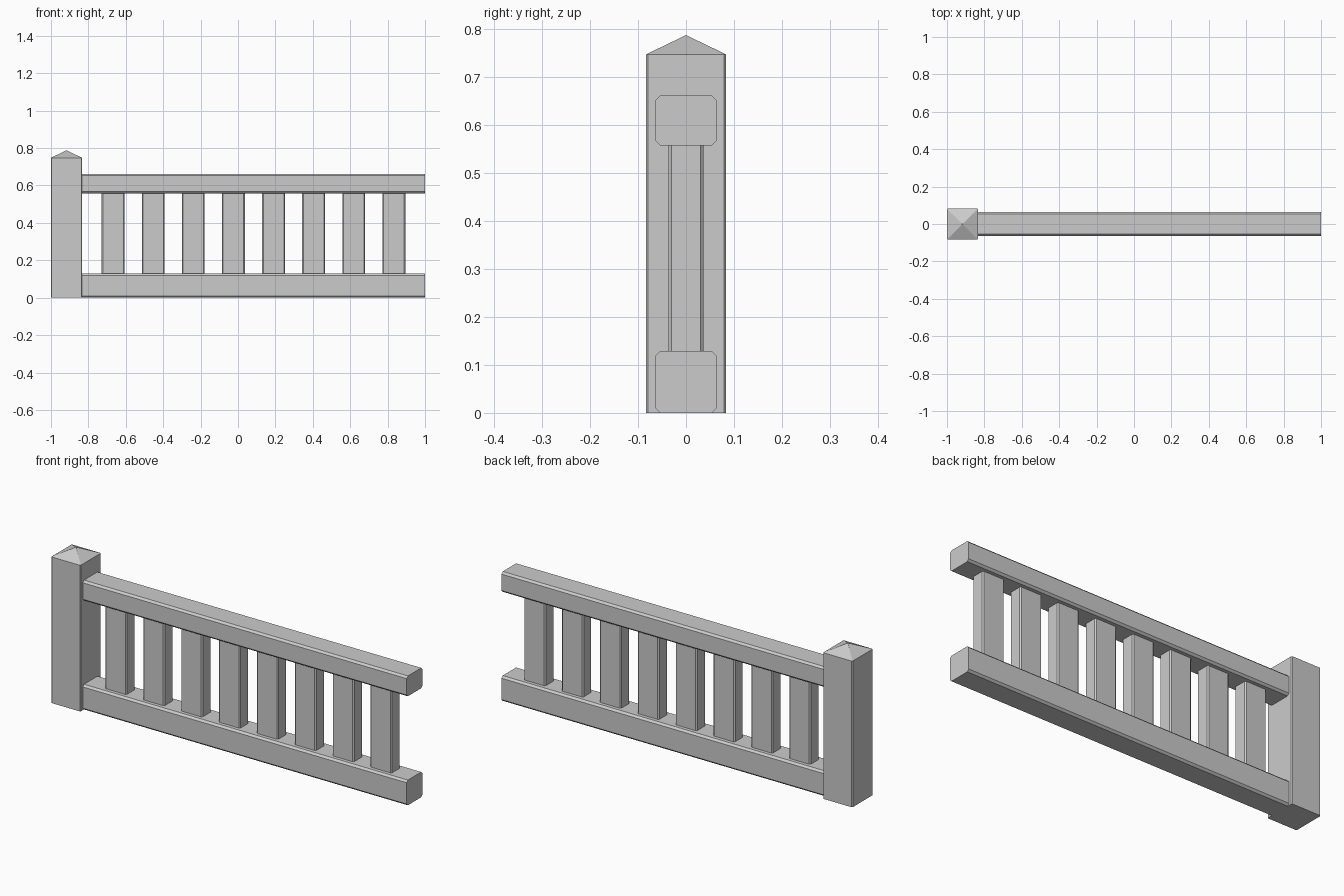
import bpy, bmesh
from mathutils import Vector

if "Cube" in bpy.data.objects:
    bpy.data.objects.remove(bpy.data.objects["Cube"])


def chamfered(w, d, c):
    """Outline of a w x d rectangle with corners cut by c, centred on the origin."""
    a, b = w / 2, d / 2
    return [(a - c, -b), (a, -b + c), (a, b - c), (a - c, b),
            (-a + c, b), (-a, b - c), (-a, -b + c), (-a + c, -b)]


def prism(name, outline, lo, hi, place, tip=None):
    """Extrude an outline from lo to hi; an optional tip closes it as a pyramid."""
    bm = bmesh.new()
    low = [bm.verts.new(place(u, v, lo)) for u, v in outline]
    top = [bm.verts.new(place(u, v, hi)) for u, v in outline]
    n = len(outline)
    bm.faces.new(low[::-1])
    for i in range(n):
        bm.faces.new((low[i], low[(i + 1) % n], top[(i + 1) % n], top[i]))
    if tip is None:
        bm.faces.new(top)
    else:
        apex = bm.verts.new(tip)
        for i in range(n):
            bm.faces.new((top[i], top[(i + 1) % n], apex))
    bmesh.ops.recalc_face_normals(bm, faces=bm.faces)
    me = bpy.data.meshes.new(name)
    bm.to_mesh(me)
    bm.free()
    ob = bpy.data.objects.new(name, me)
    bpy.context.collection.objects.link(ob)
    return ob


# Square end post with a low pyramid top
post_x = -0.917
prism("end_post", chamfered(0.166, 0.166, 0.004), 0, 0.748,
      lambda u, v, t: Vector((post_x + u, v, t)), tip=(post_x, 0, 0.788))

# Chamfered horizontal rails running from the post face
for name, z0, z1 in (("bottom_rail", 0, 0.129), ("top_rail", 0.558, 0.662)):
    prism(name, chamfered(0.128, z1 - z0, 0.01), -0.834, 1.0,
          lambda u, v, t, zc=(z0 + z1) / 2: Vector((t, u, zc + v)))

# Row of evenly spaced upright slats
for i in range(8):
    x = -0.668 + i * 0.2145
    prism(f"slat_{i + 1}", chamfered(0.122, 0.072, 0.006), 0.129, 0.558,
          lambda u, v, t, x=x: Vector((x + u, v, t)))
